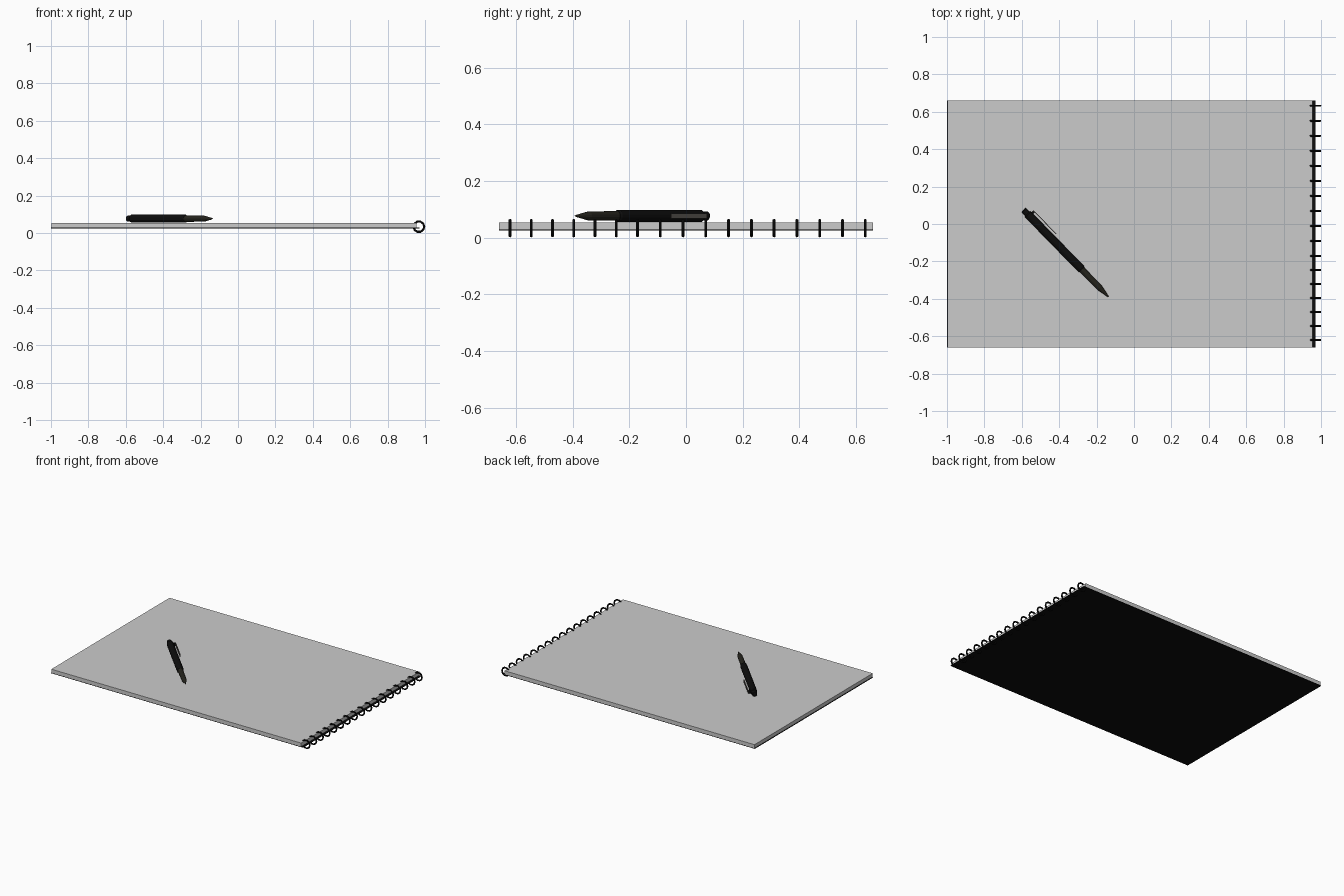
import bpy, bmesh, math
from mathutils import Vector, Matrix

if "Cube" in bpy.data.objects:
    bpy.data.objects.remove(bpy.data.objects["Cube"])


def mat(name, c):
    m = bpy.data.materials.new(name)
    m.diffuse_color = (*c, 1)
    m.use_nodes = True
    m.node_tree.nodes["Principled BSDF"].inputs["Base Color"].default_value = m.diffuse_color
    return m


BLACK = mat("black", (0.004, 0.004, 0.004))
DARK = mat("dark_grip", (0.018, 0.017, 0.012))
CLIP = mat("clip_grey", (0.11, 0.1, 0.09))


def finish(bm, name, material=None, matrix=None):
    bmesh.ops.recalc_face_normals(bm, faces=bm.faces)
    me = bpy.data.meshes.new(name)
    bm.to_mesh(me)
    bm.free()
    ob = bpy.data.objects.new(name, me)
    bpy.context.collection.objects.link(ob)
    if material:
        me.materials.append(material)
    if matrix:
        ob.matrix_world = matrix
    return ob


def box(name, lo, hi, material=None, matrix=None):
    bm = bmesh.new()
    bmesh.ops.create_cube(bm, size=1)
    lo, hi = Vector(lo), Vector(hi)
    for v in bm.verts:
        v.co = Vector([(lo[i] + hi[i]) / 2 + v.co[i] * (hi[i] - lo[i]) for i in range(3)])
    return finish(bm, name, material, matrix)


def lathe(name, profile, material, matrix, sides=12):
    """Closed turned part around local x from (s, radius) pairs."""
    bm = bmesh.new()
    rings = []
    for s, r in profile:
        rings.append([bm.verts.new((s, r * math.cos(a), r * math.sin(a)))
                      for a in [2 * math.pi * (k + 0.5) / sides for k in range(sides)]])
    for a, b in zip(rings, rings[1:]):
        for k in range(sides):
            n = (k + 1) % sides
            bm.faces.new((a[k], a[n], b[n], b[k]))
    bm.faces.new(rings[0])
    bm.faces.new(rings[-1])
    return finish(bm, name, material, matrix)


def torus(name, centre, big, small, material, seg=10, sides=6):
    """Low-poly ring standing in the xz plane."""
    bm = bmesh.new()
    grid = []
    for i in range(seg):
        a = 2 * math.pi * (i + 0.5) / seg
        row = []
        for j in range(sides):
            b = 2 * math.pi * j / sides
            r = big + small * math.cos(b)
            row.append(bm.verts.new((r * math.sin(a), small * math.sin(b), r * math.cos(a))))
        grid.append(row)
    for i in range(seg):
        for j in range(sides):
            p, q = grid[i], grid[(i + 1) % seg]
            bm.faces.new((p[j], p[(j + 1) % sides], q[(j + 1) % sides], q[j]))
    return finish(bm, name, material, Matrix.Translation(centre))


# Paper block and the slightly longer back cover
box("pages", (-0.997, -0.66, 0.029), (0.955, 0.66, 0.054))
box("back_cover", (-1, -0.66, 0.025), (0.97, 0.66, 0.029), BLACK)

# Binding rings, slightly tighter toward the front
y = 0.632
for i in range(17):
    torus(f"binding_ring_{i + 1}", (0.967, y, 0.034), 0.0285, 0.0058, BLACK)
    y -= 0.0803 if i < 10 else 0.0749

# Pen lying on the pages, local x runs from button to tip
back, tip = Vector((-0.591, 0.076, 0.077)), Vector((-0.135, -0.391, 0.077))
d = tip - back
L = d.length
pen = Matrix.Translation(back) @ Matrix.Rotation(math.atan2(d.y, d.x), 4, 'Z')
lathe("pen_button", [(0, 0.013), (0.005, 0.017), (0.035, 0.017)], BLACK, pen)
lathe("pen_barrel", [(0.03, 0.018), (0.036, 0.0225), (0.44, 0.0225), (0.447, 0.019)], BLACK, pen)
lathe("pen_grip", [(0.44, 0.0175), (0.585, 0.0165)], DARK, pen)
lathe("pen_tip", [(0.585, 0.0165), (L - 0.012, 0.005), (L, 0.002)], DARK, pen)

# Pocket clip on the side of the barrel, with its mount
box("pen_clip", (0.04, 0.033, -0.009), (0.215, 0.037, 0.009), CLIP, pen)
box("pen_clip_mount", (0.04, 0.015, -0.009), (0.052, 0.034, 0.009), BLACK, pen)
